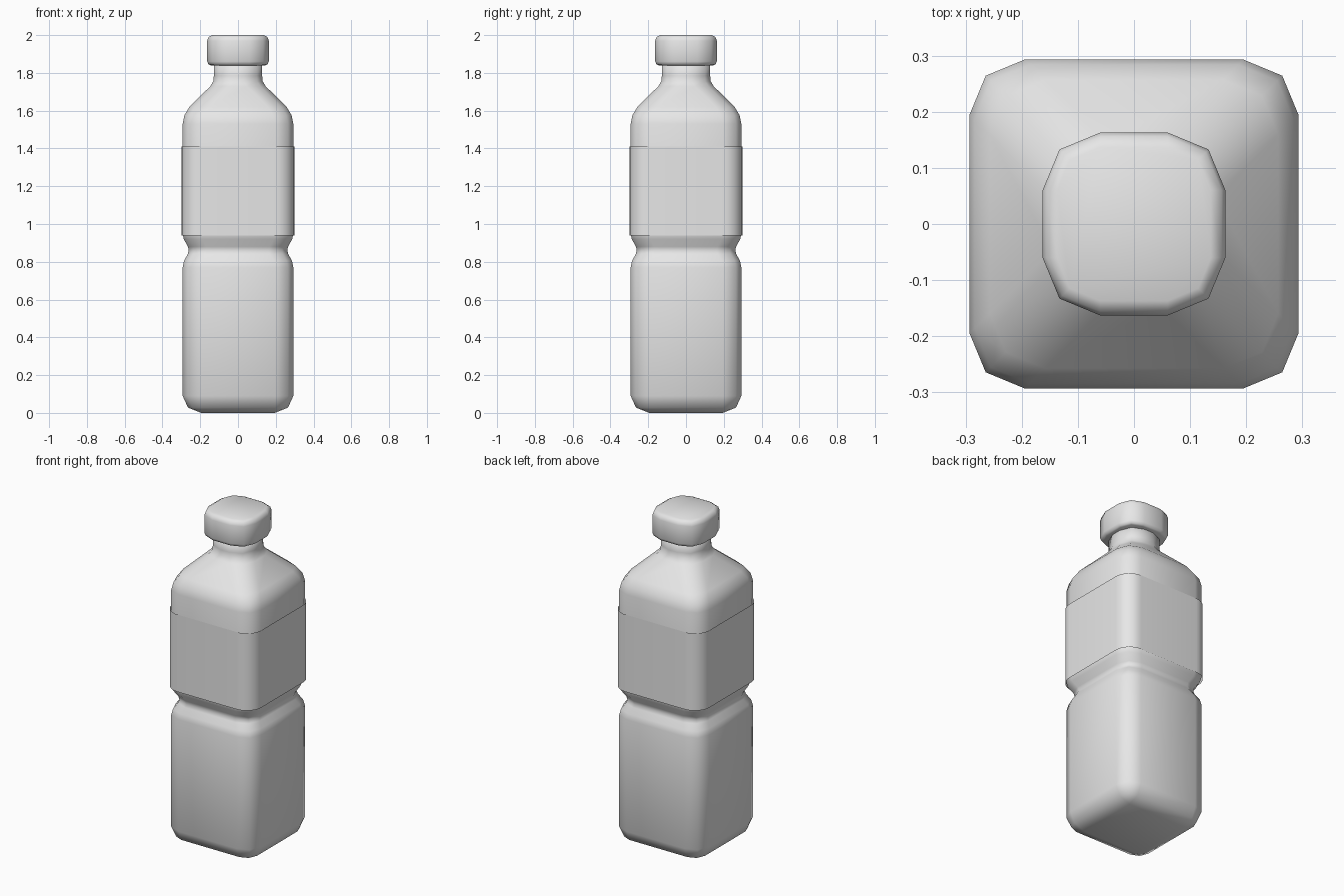
import bpy
import bmesh
import math

cube = bpy.data.objects.get("Cube")
if cube:
    bpy.data.objects.remove(cube, do_unlink=True)

GREY = (0.8, 0.8, 0.8, 1.0)
grey = bpy.data.materials.new("light_grey")
grey.use_nodes = True
grey.diffuse_color = GREY
grey.node_tree.nodes["Principled BSDF"].inputs["Base Color"].default_value = GREY


def rounded_square(half, radius, steps):
    """Outline of a square with rounded corners, each made of a few straight steps."""
    points = []
    for corner in range(4):
        turn = corner * math.pi / 2
        middle = turn + math.pi / 4
        reach = (half - radius) * math.sqrt(2)
        for i in range(steps + 1):
            a = turn + i * math.pi / 2 / steps
            points.append((reach * math.cos(middle) + radius * math.cos(a),
                           reach * math.sin(middle) + radius * math.sin(a)))
    return points


def loft(name, profile, steps=2, capped=True):
    """Skin a stack of (height, half width, corner radius) sections."""
    bm = bmesh.new()
    rings = [[bm.verts.new((x, y, z)) for x, y in rounded_square(half, radius, steps)]
             for z, half, radius in profile]
    n = len(rings[0])
    for low, high in zip(rings, rings[1:]):
        for i in range(n):
            j = (i + 1) % n
            bm.faces.new((low[i], low[j], high[j], high[i]))
    if capped:
        bm.faces.new(rings[0][::-1])
        bm.faces.new(rings[-1])
    bmesh.ops.remove_doubles(bm, verts=bm.verts[:], dist=0.0005)
    for face in bm.faces:
        face.smooth = True
    mesh = bpy.data.meshes.new(name)
    bm.to_mesh(mesh)
    bm.free()
    mesh.materials.append(grey)
    obj = bpy.data.objects.new(name, mesh)
    bpy.context.collection.objects.link(obj)
    return obj


# Bottle: rounded base, grip waist, shoulders and neck
loft("bottle_body", [
    (0.0, 0.195, 0.0), (0.028, 0.265, 0.07), (0.09, 0.293, 0.098),
    (0.77, 0.293, 0.098), (0.805, 0.286, 0.098), (0.84, 0.266, 0.098),
    (0.86, 0.261, 0.098), (0.88, 0.265, 0.098), (0.92, 0.287, 0.098),
    (0.95, 0.293, 0.098), (1.53, 0.293, 0.098), (1.575, 0.284, 0.098),
    (1.62, 0.257, 0.098), (1.73, 0.146, 0.098), (1.755, 0.131, 0.098),
    (1.785, 0.128, 0.098), (1.86, 0.128, 0.098),
])

# Thin open sleeve wrapped around the upper body
loft("label_sleeve", [(0.94, 0.298, 0.1), (1.41, 0.298, 0.1)], steps=8, capped=False)

# Screw cap with softened rims
loft("cap", [
    (1.84, 0.145, 0.085), (1.845, 0.156, 0.096), (1.86, 0.163, 0.103),
    (1.97, 0.163, 0.103), (1.99, 0.156, 0.096), (2.0, 0.137, 0.077),
])
